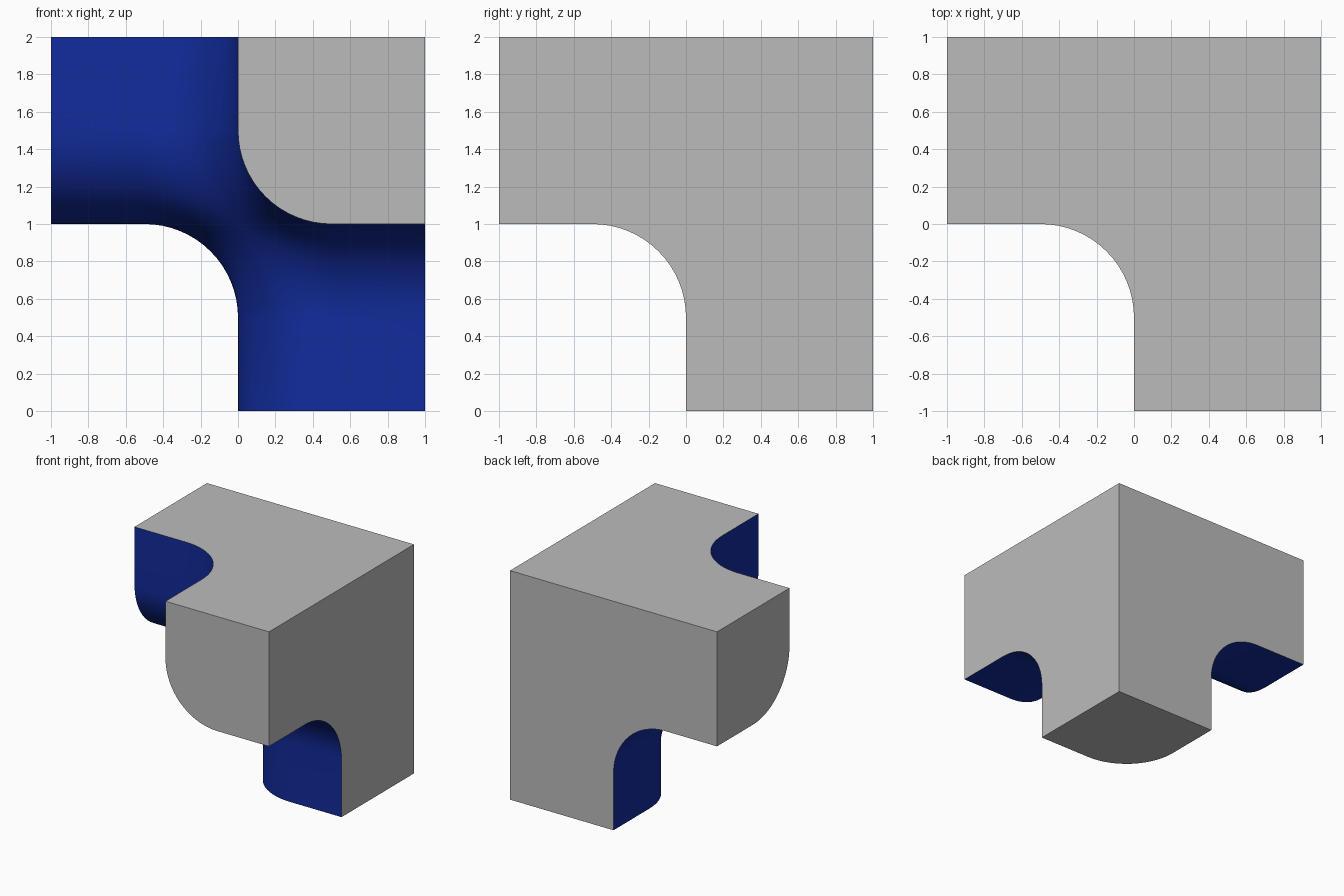
import bpy, bmesh, math

if "Cube" in bpy.data.objects:
    bpy.data.objects.remove(bpy.data.objects["Cube"])

# Solid made of the octants with at least two positive coordinates
cells = [(1, 1, 1), (-1, 1, 1), (1, -1, 1), (1, 1, -1)]
bm = bmesh.new()
verts = {}


def vert(p):
    if p not in verts:
        verts[p] = bm.verts.new(p)
    return verts[p]


caps = {}
for c in cells:
    for axis in range(3):
        u, v = (axis + 1) % 3, (axis + 2) % 3
        for level in (0, c[axis]):
            other = list(c)
            other[axis] = -c[axis]
            if level == 0 and tuple(other) in cells:
                continue
            ring = []
            for a, b in ((0, 0), (c[u], 0), (c[u], c[v]), (0, c[v])):
                p = [0, 0, 0]
                p[axis], p[u], p[v] = level, a, b
                ring.append(vert(tuple(p)))
            face = bm.faces.new(ring)
            if level:
                caps.setdefault((axis, level), []).append(face)
bmesh.ops.recalc_face_normals(bm, faces=bm.faces)

# Merge each outer side into one flat face
for faces in caps.values():
    if len(faces) > 1:
        bmesh.ops.dissolve_faces(bm, faces=faces, use_verts=True)

# Round the six edges meeting in the middle
centre = next(v for v in bm.verts if v.co.length < 1e-6)
bmesh.ops.bevel(bm, geom=list(centre.link_edges), offset=0.5,
                offset_type='OFFSET', segments=16, profile=0.5,
                affect='EDGES', clamp_overlap=False)
bmesh.ops.recalc_face_normals(bm, faces=bm.faces)

# Grey outer sides, blue saddle surface
for f in bm.faces:
    outer = any(all(abs(v.co[a] - s) < 1e-4 for v in f.verts)
                for a in range(3) for s in (-1, 1))
    f.material_index = 0 if outer else 1

mesh = bpy.data.meshes.new("saddle_block")
bm.to_mesh(mesh)
bm.free()
block = bpy.data.objects.new("saddle_block", mesh)
block.location.z = 1
bpy.context.collection.objects.link(block)

grey = bpy.data.materials.new("grey")
grey.diffuse_color = (0.5, 0.5, 0.5, 1)
grey.use_nodes = True
grey.node_tree.nodes["Principled BSDF"].inputs["Base Color"].default_value = grey.diffuse_color
blue = bpy.data.materials.new("blue")
blue.diffuse_color = (0.006, 0.025, 0.336, 1)
blue.use_nodes = True
blue.node_tree.nodes["Principled BSDF"].inputs["Base Color"].default_value = blue.diffuse_color
mesh.materials.append(grey)
mesh.materials.append(blue)

bpy.context.view_layer.objects.active = block
block.select_set(True)
bpy.ops.object.shade_smooth_by_angle(angle=math.radians(30))
